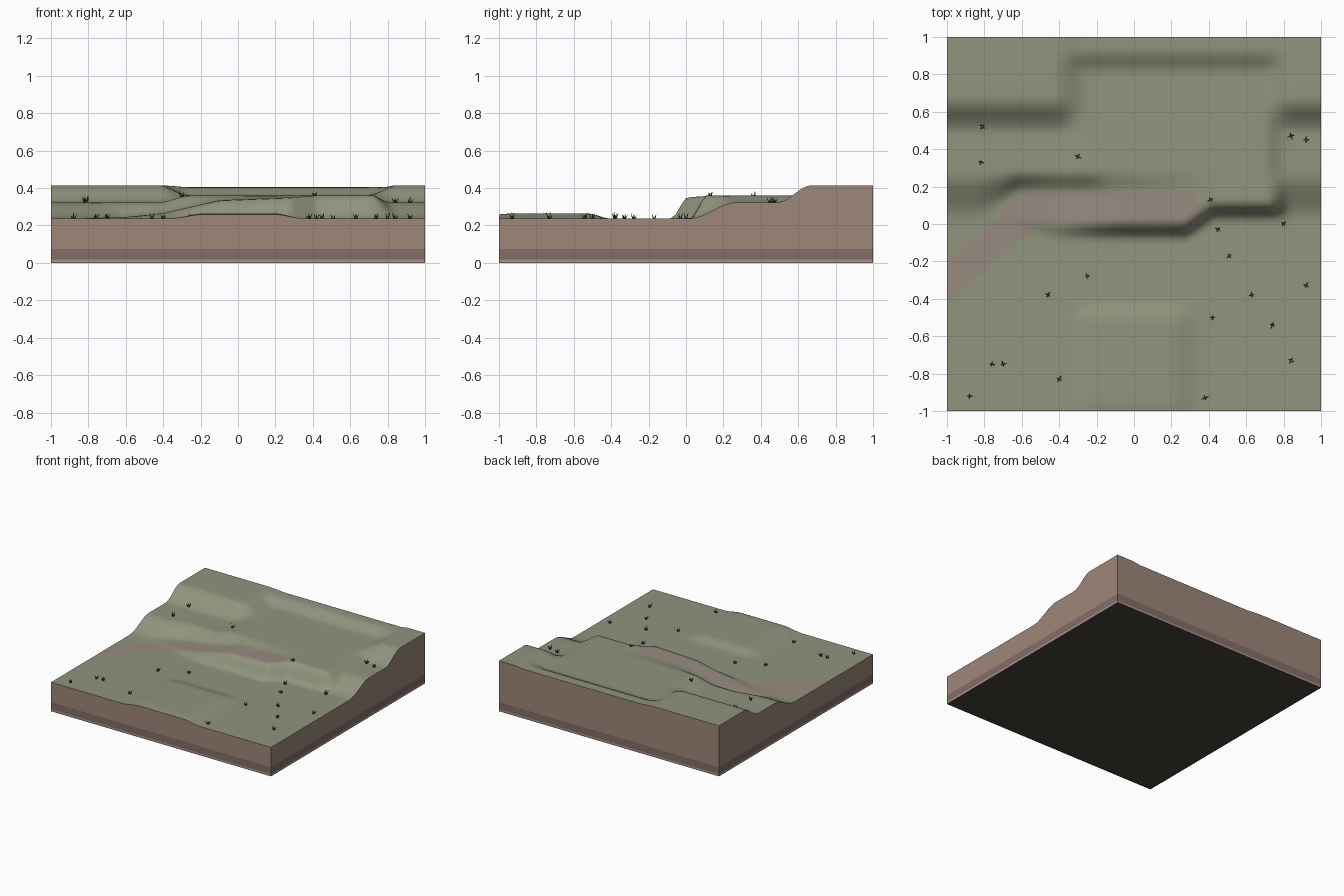
import bpy, bmesh, math, random
from mathutils import Vector

if "Cube" in bpy.data.objects:
    bpy.data.objects.remove(bpy.data.objects["Cube"])
random.seed(4)
N = 72


def material(name, rgb):
    m = bpy.data.materials.new(name)
    m.diffuse_color = (*[(c / 255) ** 2.2 for c in rgb], 1)
    m.use_nodes = True
    m.node_tree.nodes["Principled BSDF"].inputs["Base Color"].default_value = m.diffuse_color
    return m


grass = material("grass", (143, 147, 124))
path_mat = material("path", (150, 138, 128))
earth = material("earth", (156, 134, 121))
dark_layer = material("dark_layer", (132, 108, 103))
pale_layer = material("pale_layer", (160, 145, 135))
under_mat = material("underside", (74, 69, 62))
blade_mat = material("blades", (62, 72, 40))


def step(a, b, v):
    t = min(1, max(0, (v - a) / max(b - a, 1e-6)))
    return t * t * (3 - 2 * t)


# Lower slope stations: x, foot y, ledge start y, ledge end y, plateau start y, ledge z
STATIONS = [
    (-1.00, 0.01, 0.03, 0.03, 0.27, 0.240),
    (-0.82, 0.01, 0.03, 0.03, 0.27, 0.240),
    (-0.62, -0.02, 0.03, 0.17, 0.28, 0.243),
    (-0.40, -0.08, 0.00, 0.17, 0.28, 0.265),
    (-0.10, -0.08, 0.01, 0.17, 0.28, 0.335),
    (0.28, -0.08, 0.01, 0.17, 0.28, 0.350),
    (0.42, 0.02, 0.115, 0.17, 0.28, 0.360),
    (1.00, 0.02, 0.115, 0.17, 0.28, 0.360)]


def station(x):
    for a, b in zip(STATIONS, STATIONS[1:]):
        if x <= b[0]:
            t = (x - a[0]) / (b[0] - a[0])
            return [p + (q - p) * t for p, q in zip(a, b)][1:]
    return STATIONS[-1][1:]


def height(x, y):
    base = 0.238
    foot, l0, l1, p0, lz = station(x)
    mid = step(-0.43, -0.25, x) * (1 - step(0.68, 0.85, x))
    plateau = 0.323 + 0.037 * mid
    z = base + (lz - base) * step(foot, l0, y) + (plateau - lz) * step(l1, p0, y)
    # gentle slope at the right end
    gentle = base + 0.085 * step(0.02, 0.27, y)
    e = step(0.72, 0.84, x)
    z = z * (1 - e) + gentle * e
    # upper terrace, set further back in the middle
    side = (0.415 - 0.323) * step(0.49, 0.67, y)
    centre = (0.405 - 0.36) * step(0.81, 0.93, y)
    z += side * (1 - mid) + centre * mid
    # low mound at the front
    z += 0.026 * step(-0.36, -0.19, x) * (1 - step(0.2, 0.35, x)) \
        * (1 - step(-0.52, -0.41, y)) * (0.8 + 0.2 * step(-1, -0.95, y))
    return z


def seg_dist(p, a, b):
    t = max(0, min(1, (p - a).dot(b - a) / (b - a).length_squared))
    return (p - a - (b - a) * t).length


TRAIL = [Vector(v) for v in ((-1.2, -0.49), (-0.54, 0.09), (0.27, 0.09))]


def make(name, bm, mats, smooth=False):
    me = bpy.data.meshes.new(name)
    for f in bm.faces:
        f.smooth = smooth
    bm.to_mesh(me)
    bm.free()
    for m in mats:
        me.materials.append(m)
    ob = bpy.data.objects.new(name, me)
    bpy.context.collection.objects.link(ob)
    return ob


# Terrain surface with the trail coloured in
bm = bmesh.new()
bmesh.ops.create_grid(bm, x_segments=N, y_segments=N, size=1)
for v in bm.verts:
    v.co.z = height(v.co.x, v.co.y)
for f in bm.faces:
    p = f.calc_center_median().xy
    if min(seg_dist(p, a, b) for a, b in zip(TRAIL, TRAIL[1:])) < 0.083:
        f.material_index = 1
make("terrain_surface", bm, [grass, path_mat], True)

# Layered earth walls around the edge, and the underside
ticks = [-1 + 2 * i / N for i in range(N)]
ring = [(t, -1) for t in ticks] + [(1, t) for t in ticks] \
    + [(-t, 1) for t in ticks] + [(-1, -t) for t in ticks]
LAYERS = [("pale_earth_layer", pale_layer, 0, 0.018),
          ("dark_earth_layer", dark_layer, 0.018, 0.075),
          ("upper_earth_layer", earth, 0.075, None)]
for name, mat, low, high in LAYERS:
    bm = bmesh.new()
    lower = [bm.verts.new((x, y, low)) for x, y in ring]
    upper = [bm.verts.new((x, y, high or height(x, y))) for x, y in ring]
    for i in range(len(ring)):
        j = (i + 1) % len(ring)
        bm.faces.new((lower[i], lower[j], upper[j], upper[i]))
    make(name, bm, [mat])
bm = bmesh.new()
bm.faces.new([bm.verts.new((x, y, 0)) for x, y in ((-1, -1), (-1, 1), (1, 1), (1, -1))])
make("underside", bm, [under_mat])

# Grass tufts of leaning, three-sided blades
TUFTS = [(-.88, -.92), (-.76, -.75), (-.7, -.75), (-.4, -.83), (-.46, -.38),
         (-.25, -.28), (.42, -.5), (.38, -.93), (.84, -.73), (.63, -.38),
         (.74, -.54), (.51, -.17), (.92, -.33), (.45, -.03), (.41, .13),
         (.84, .47), (.92, .45), (-.81, .52), (-.82, .33), (-.3, .36), (.8, 0)]
bm = bmesh.new()
for x, y in TUFTS:
    z = height(x, y) - 0.003
    turn = random.uniform(0, 6.28)
    for k in range(4):
        a = turn + k * math.pi / 2
        lean = Vector((math.cos(a), math.sin(a), 0))
        root = Vector((x, y, z)) + lean * 0.004
        tip = root + lean * random.uniform(0.008, 0.018) \
            + Vector((0, 0, random.uniform(0.022, 0.04)))
        foot = [bm.verts.new(root + 0.005 * Vector((math.cos(a + c), math.sin(a + c), 0)))
                for c in (0, 2.094, 4.189)]
        top = bm.verts.new(tip)
        for i in range(3):
            bm.faces.new((foot[i], foot[(i + 1) % 3], top))
make("grass_tufts", bm, [blade_mat])
